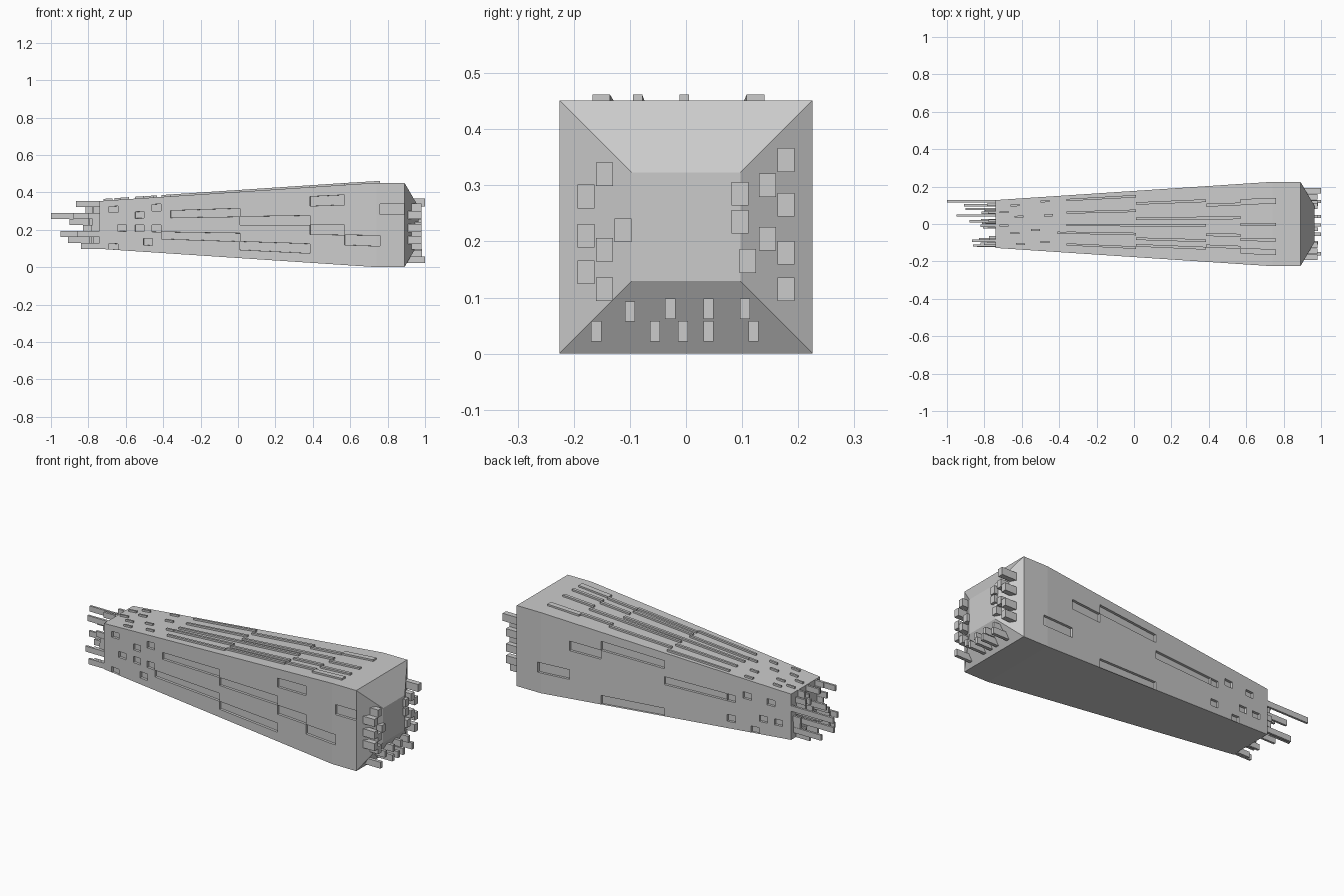
import bpy, bmesh, random

random.seed(4)
if "Cube" in bpy.data.objects:
    bpy.data.objects.remove(bpy.data.objects["Cube"])

MID = 0.226          # height of the long axis
TAIL, SHOULDER, NOSE, TIP = -0.74, 0.74, 0.89, 0.965

grey = bpy.data.materials.new("hull_grey")
grey.use_nodes = True
grey.diffuse_color = (0.6, 0.6, 0.6, 1)
grey.node_tree.nodes["Principled BSDF"].inputs["Base Color"].default_value = (0.6, 0.6, 0.6, 1)


def half(x):
    """Half width of the square hull at x."""
    if x > NOSE:
        return 0.097
    t = (min(max(x, TAIL), SHOULDER) - TAIL) / (SHOULDER - TAIL)
    return 0.128 + t * 0.0975


def add_block(bm, x, y, z):
    """Six-sided block; y and z are (low, high) pairs or functions of x giving them."""
    for v in bmesh.ops.create_cube(bm, size=2)["verts"]:
        px, sy, sz = x[v.co.x > 0], v.co.y > 0, v.co.z > 0
        ys = y(px) if callable(y) else y
        zs = z(px) if callable(z) else z
        v.co = (px, ys[sy], zs[sz])


def finish(bm, name):
    bmesh.ops.recalc_face_normals(bm, faces=bm.faces)
    mesh = bpy.data.meshes.new(name)
    bm.to_mesh(mesh)
    bm.free()
    mesh.materials.append(grey)
    ob = bpy.data.objects.new(name, mesh)
    bpy.context.collection.objects.link(ob)


# Side recesses: (x start, x end, lane), eight lanes up each side from -4 to 3
S = 0.048
front_slots = [(-0.36, 0.01, 1), (0.01, 0.385, 0), (-0.41, 0.01, -2), (0.01, 0.385, -3),
               (0.385, 0.57, 2), (0.385, 0.57, -1), (0.57, 0.76, -2), (0.76, NOSE, 1)]
front_slots += [(x, x + S, k) for x, k in ((-0.69, 2), (-0.55, 1), (-0.46, 2), (-0.645, -1),
                (-0.55, -1), (-0.46, -1), (-0.69, -4), (-0.505, -3))]
back_slots = [(0.57, 0.76, -2), (0.385, 0.57, 1), (0.01, 0.385, 2), (-0.36, 0.01, 0),
              (0.01, 0.385, -4)]
back_slots += [(x, x + S, k) for x, k in ((-0.41, 0), (-0.41, -3), (-0.505, 1), (-0.645, 1),
               (-0.6, -2), (-0.69, -2), (-0.55, -4))]

# Hull: square rings along x, each side split into lanes, ending in a blunt pyramid
cuts = {round(v, 3) for s in front_slots + back_slots for v in s[:2]}
xs = sorted(cuts | {TAIL, SHOULDER, NOSE, TIP})
outline = [(-1, k / 4) for k in range(-4, 5)] + [(1, -k / 4) for k in range(-4, 5)]
bm = bmesh.new()
rings = [[bm.verts.new((x, y * half(x), MID + z * half(x))) for y, z in outline] for x in xs]
recessed = []
for n in range(len(xs) - 1):
    a, b, middle = rings[n], rings[n + 1], (xs[n] + xs[n + 1]) / 2
    for i in range(18):
        j = (i + 1) % 18
        face = bm.faces.new((a[i], a[j], b[j], b[i]))
        if i in (8, 17):
            continue
        slots, lane_no = (front_slots, i - 4) if i < 8 else (back_slots, 12 - i)
        if any(s[0] < middle < s[1] and s[2] == lane_no for s in slots):
            recessed.append(face)
bm.faces.new(rings[0])
bm.faces.new(rings[-1])
bmesh.ops.recalc_face_normals(bm, faces=bm.faces)
bmesh.ops.inset_region(bm, faces=recessed, thickness=0.0005, depth=-0.013, use_even_offset=True)
finish(bm, "hull")

# Raised strips on the roof: (x start, x end, offset across as a share of the half width)
strips = [(-0.36, 0.01, 0.8), (0.01, 0.385, 0.58), (0.385, 0.57, 0.46), (0.57, 0.76, 0.48),
          (-0.36, 0.01, 0.36), (0.01, 0.57, 0.12), (-0.36, 0.385, -0.07), (0.57, 0.76, -0.05),
          (-0.36, 0.01, -0.34), (0.01, 0.385, -0.48), (0.385, 0.57, -0.32),
          (0.01, 0.385, -0.68), (-0.36, 0.01, -0.75), (0.57, 0.76, -0.74),
          (0.385, 0.57, -0.62), (0.57, 0.76, -0.42)]
strips += [(x, x + S, v) for x, v in ((-0.66, 0.7), (-0.64, 0.25), (-0.5, 0.8), (-0.48, 0.28),
           (-0.55, -0.26), (-0.66, -0.4), (-0.5, -0.7), (-0.63, -0.82), (-0.72, 0.45),
           (-0.72, -0.1), (-0.41, -0.35))]
bm = bmesh.new()
for x0, x1, v in strips:
    wide = 0.14 if x0 > 0.5 and abs(v) > 0.45 else 0.075
    add_block(bm, (x0, x1), lambda x: (v * half(x), (v + wide) * half(x)),
              lambda x: (MID + half(x) - 0.005, MID + half(x) + 0.01))
finish(bm, "roof_strips")

# Tail prongs: (end x, y, row), then shorter ones filling the rows
prongs = [(-1, 0.122, 1), (-0.95, 0.045, -2), (-0.91, 0.1, -3), (-0.9, 0.08, 0),
          (-0.865, -0.09, 3), (-0.84, -0.118, -4), (-0.815, 0.06, 2), (-0.83, -0.08, -1),
          (-0.86, -0.115, -2), (-0.88, 0.015, 1)]
for row in range(-4, 4):
    for j in range(3):
        prongs.append((random.uniform(-0.83, -0.77), -0.11 + 0.085 * j + random.uniform(0, 0.05), row))
bm = bmesh.new()
for x, y, row in prongs:
    z = MID + row * 0.032
    add_block(bm, (x, TAIL + 0.005), (y - 0.006, y + 0.006), (z, z + 0.031))
finish(bm, "tail_prongs")

# Nose prongs: blocks standing on the two sides and the underside of the blunt end
bm = bmesh.new()
side_prongs = [(-0.145, 0.32), (-0.178, 0.28), (-0.145, 0.185), (-0.178, 0.145), (-0.145, 0.115),
               (-0.178, 0.21), (0.178, 0.345), (0.145, 0.3), (0.178, 0.265), (0.145, 0.205),
               (0.178, 0.18), (0.178, 0.115), (0.11, 0.165), (-0.112, 0.22), (0.096, 0.285),
               (0.096, 0.235)]
for y, z in side_prongs:
    end = 1.0 if z > 0.34 else 0.98
    add_block(bm, (NOSE + 0.01, end), (y - 0.015, y + 0.015), (z - 0.021, z + 0.021))
for y, z in ((-0.16, 0.04), (-0.1, 0.075), (-0.055, 0.04), (-0.028, 0.08),
             (-0.005, 0.04), (0.04, 0.04), (0.04, 0.08), (0.105, 0.08), (0.12, 0.04)):
    add_block(bm, (NOSE + 0.01, 1.0 if z < 0.06 else 0.985),
              (y - 0.009, y + 0.009), (z - 0.018, z + 0.018))
finish(bm, "nose_prongs")
